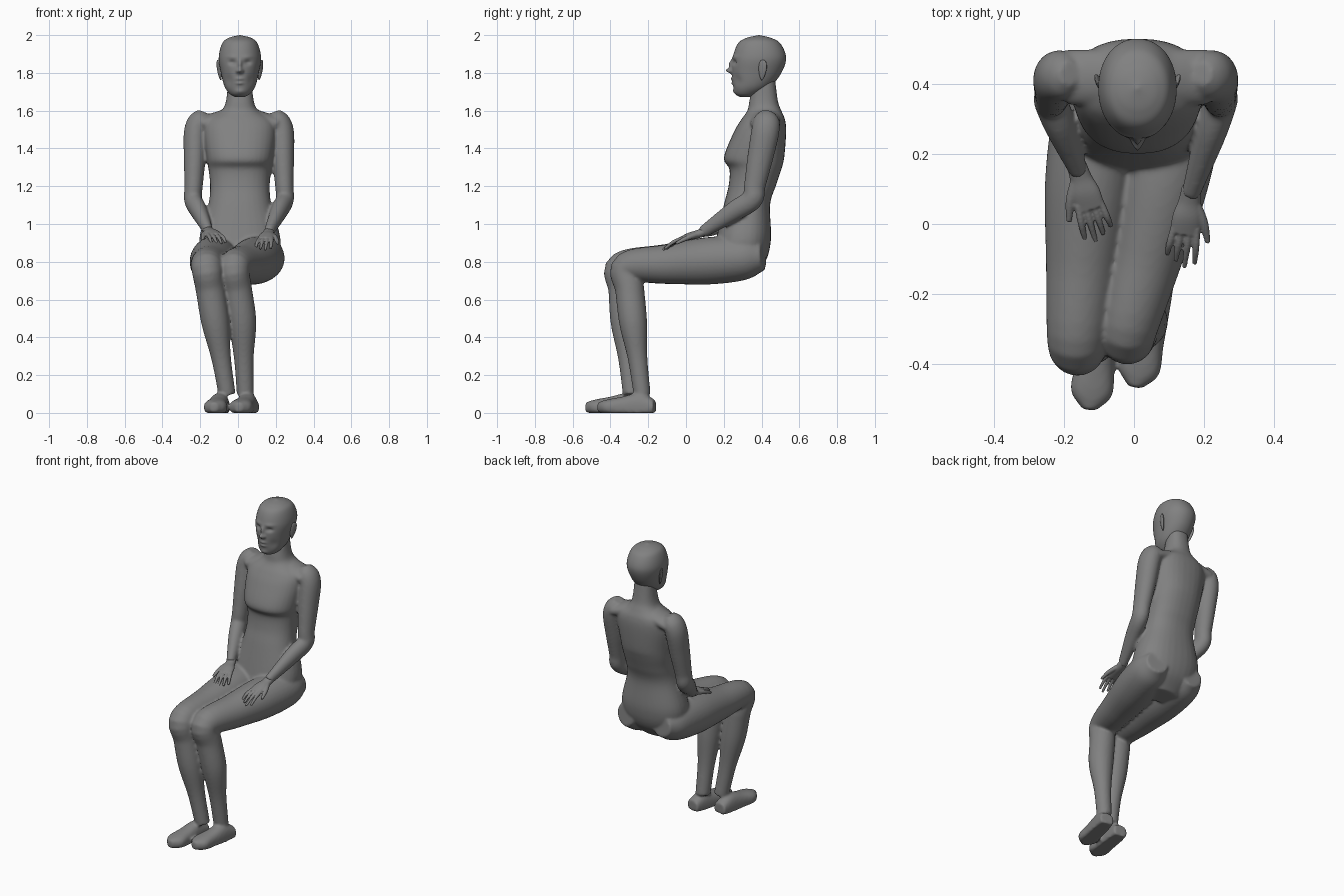
import bpy, bmesh, math
from mathutils import Vector

if "Cube" in bpy.data.objects:
    bpy.data.objects.remove(bpy.data.objects["Cube"])

shade = (.22, .22, .22, 1)
grey = bpy.data.materials.new("plain grey")
grey.use_nodes = True
grey.diffuse_color = shade
grey.node_tree.nodes["Principled BSDF"].inputs["Base Color"].default_value = shade
UP = Vector((0, 0, 1))
SIDES = {"right": -1, "left": 1}


def spline(rings, steps):
    """Catmull-Rom interpolation of (x, y, z, half_width, half_depth) rings."""
    points = [Vector(ring) for ring in rings]
    before_first = 2 * points[0] - points[1]
    after_last = 2 * points[-1] - points[-2]
    points = [before_first, *points, after_last]
    path = []
    for a, b, c, d in zip(points, points[1:], points[2:], points[3:]):
        start_slope, end_slope = (c - a) / 2, (d - b) / 2
        for step in range(steps):
            t = step / steps
            bend = (c - b) * 3 - start_slope * 2 - end_slope
            twist = (b - c) * 2 + start_slope + end_slope
            path.append(b + start_slope * t + bend * t * t + twist * t ** 3)
    path.append(points[-2])
    return path


def loft(bm, rings, axis=None, segments=32, steps=6, power=2):
    """Skin elliptical rings along a path; rings face the path unless an axis is given."""
    path = spline(rings, steps)
    centres = [Vector(point[:3]) for point in path]
    last = len(path) - 1
    loops = []
    for i, point in enumerate(path):
        along = axis or (centres[min(i + 1, last)] - centres[max(i - 1, 0)]).normalized()
        reference = Vector((0, 1, 0)) if abs(along.x) > .9 else Vector((1, 0, 0))
        across = (reference - along * reference.dot(along)).normalized()
        outward = along.cross(across)
        loop = []
        for k in range(segments):
            angle = math.tau * k / segments
            c, s = math.cos(angle), math.sin(angle)
            u = math.copysign(abs(c) ** (2 / power), c) * point[3]
            v = math.copysign(abs(s) ** (2 / power), s) * point[4]
            loop.append(bm.verts.new(centres[i] + across * u + outward * v))
        loops.append(loop)
    for low, high in zip(loops, loops[1:]):
        for k in range(segments):
            bm.faces.new((low[k - 1], low[k], high[k], high[k - 1]))
    bm.faces.new(loops[0][::-1])
    bm.faces.new(loops[-1])
    return [vert for loop in loops for vert in loop]


def slabs(rows, middle=.01):
    """Rows of (height, front, back, half_width) become horizontal rings."""
    return [(middle, (front + back) / 2, height, width, (back - front) / 2)
            for height, front, back, width in rows]


def limb(bm, joints, girths, flatness=1):
    """Tube through joints; each girth is (joint number, radius), fractions lie between joints."""
    rings = []
    for place, radius in girths:
        joint = min(max(int(place), 0), len(joints) - 2)
        centre = Vector(joints[joint]).lerp(Vector(joints[joint + 1]), place - joint)
        rings.append((*centre, radius * flatness, radius))
    loft(bm, rings)


def finish(name, bm, voxel=0, smoothing=0):
    """Turn a bmesh into a smooth grey object, fusing its pieces when a voxel size is given."""
    bmesh.ops.recalc_face_normals(bm, faces=bm.faces)
    for face in bm.faces:
        face.smooth = True
    mesh = bpy.data.meshes.new(name)
    bm.to_mesh(mesh)
    bm.free()
    mesh.materials.append(grey)
    part = bpy.data.objects.new(name, mesh)
    bpy.context.collection.objects.link(part)
    if voxel:
        fuse = part.modifiers.new("fuse", "REMESH")
        fuse.mode, fuse.voxel_size, fuse.use_smooth_shade = "VOXEL", voxel, True
        soften = part.modifiers.new("soften", "SMOOTH")
        soften.factor, soften.iterations = .5, smoothing
    return part


# torso and neck, from the seat upwards
body = bmesh.new()
loft(body, slabs([
    (.71, .2, .34, .1), (.8, .14, .42, .19), (.92, .16, .45, .215), (1.1, .2, .445, .167),
    (1.2, .225, .475, .158), (1.29, .23, .505, .166), (1.35, .2, .52, .176),
    (1.48, .25, .53, .19), (1.55, .29, .525, .175), (1.6, .325, .505, .1),
    (1.65, .335, .487, .074), (1.78, .36, .47, .06)]), UP, power=2.3)

# shoulder girdle
loft(body, [(x + .01, .42, 1.58 - abs(x) / 4, .08, .05 - abs(x) / 20)
            for x in (-.2, -.1, 0, .1, .2)])

# legs: hip, knee, calf and ankle joints
leg_girths = [(-.16, .07), (0, .115), (.3, .125), (.65, .105), (1, .083),
              (1.4, .077), (2, .074), (2.6, .052), (3.2, .045)]
right_leg = [(-.115, .31, .82), (-.165, -.34, .77), (-.12, -.325, .48), (-.068, -.295, .16)]
left_leg = [(.135, .31, .82), (-.02, -.31, .77), (.023, -.28, .48), (.036, -.24, .16)]
for leg in right_leg, left_leg:
    limb(body, leg, leg_girths)

# feet with flat soles: distance from heel, half width, height above the middle
foot_rings = [(0, .045, .04), (.08, .05, .075), (.18, .055, .055), (.26, .06, .04), (.31, .02, .025)]
right_foot = Vector((-.085, -.225)), Vector((-.13, -.54))
left_foot = Vector((.07, -.165)), Vector((0, -.475))
for heel, toe in (right_foot, left_foot):
    forward = (toe - heel).normalized()
    rings = [(*(heel + forward * reach), .03, width, height) for reach, width, height in foot_rings]
    for vert in loft(body, rings, power=2.4):
        vert.co.z = max(vert.co.z, 0)


# arms: shoulder top, shoulder, elbow and wrist joints
def arm(side, wrist):
    joints = [(.005 + side * x, y, z) for x, y, z in
              ((.19, .43, 1.593), (.228, .42, 1.49), (.243, .35, 1.13))]
    limb(body, [*joints, wrist], [(0, .035), (.35, .066), (1, .074), (1.4, .068),
                                  (1.8, .057), (2, .056), (2.35, .053), (3, .031)], .85)


# hands: palm, four fingers and a thumb on the inner side
def hand(name, side, wrist, tip):
    bm = bmesh.new()
    reach = tip - wrist
    forward = reach.normalized()
    inner = (forward.cross(UP) * -side).normalized()
    lift = inner.cross(forward) * -side
    lift *= math.copysign(1, lift.z)

    def ring(along, across, raised, width, depth):
        return (*(wrist + reach * along + inner * across + lift * raised), width, depth)

    loft(bm, [ring(-.1, 0, 0, .028, .024), ring(.1, 0, 0, .032, .022),
              ring(.3, 0, .006, .042, .02), ring(.52, 0, .008, .042, .014)])
    for finger in range(4):
        spread = (finger - 1.5) * .023
        length = 1 - abs(finger - 2) * .07
        loft(bm, [ring(.42, spread * .9, .008, .011, .011),
                  ring(.68, spread * 1.1, .008, .01, .01),
                  ring(length, spread * 1.2, -.008, .007, .007)], segments=12)
    loft(bm, [ring(.1, .015, 0, .016, .016), ring(.35, .048, 0, .014, .013),
              ring(.62, .07, -.006, .008, .008)], segments=12)
    finish(name, bm, voxel=.004, smoothing=3)


wrists = {"right": Vector((-.158, .15, .965)), "left": Vector((.162, .085, .955))}
fingertips = {"right": Vector((-.095, -.05, .9)), "left": Vector((.13, -.125, .87))}
for name, side in SIDES.items():
    arm(side, wrists[name])
    hand(name + "_hand", side, wrists[name], fingertips[name])

finish("body", body, voxel=.008, smoothing=8)

# head
head = bmesh.new()
skull = loft(head, slabs([
    (1.672, .285, .35, .025), (1.69, .262, .39, .055), (1.73, .25, .45, .082),
    (1.8, .243, .505, .1), (1.88, .247, .53, .112), (1.955, .275, .5, .094),
    (1.985, .32, .45, .06), (2, .385, .39, .003)]), UP, segments=128, steps=12, power=2.1)


# soft raised and sunken features of the face
def feature(offset, height, wide, tall, amount):
    for vert in skull:
        if vert.co.y < .37:
            sideways = (abs(vert.co.x - .01) - offset) / wide
            upwards = (vert.co.z - height) / tall
            vert.co.y -= amount * math.exp(-sideways ** 2 - upwards ** 2)


nose_tip = feature(0, 1.812, .013, .013, .03)
nose_bridge = feature(0, 1.845, .01, .024, .016)
nostrils = feature(.014, 1.808, .007, .008, .01)
upper_lip = feature(0, 1.768, .02, .007, .008)
lower_lip = feature(0, 1.745, .018, .007, .008)
chin = feature(0, 1.7, .025, .014, .007)
eye_sockets = feature(.04, 1.855, .02, .012, -.014)
brows = feature(.042, 1.885, .028, .009, .005)
cheeks = feature(.06, 1.76, .02, .03, -.008)
finish("head", head)

# ears
for name, side in SIDES.items():
    bm = bmesh.new()
    bmesh.ops.create_uvsphere(bm, u_segments=20, v_segments=12, radius=1)
    for vert in bm.verts:
        x, y, z = vert.co
        vert.co = x * .009, y * (.022 + .008 * z), z * .055
    ear = finish(name + "_ear", bm)
    ear.location = .01 + side * .109, .405, 1.815
    ear.rotation_euler = -.12, side * .12, side * -.35
